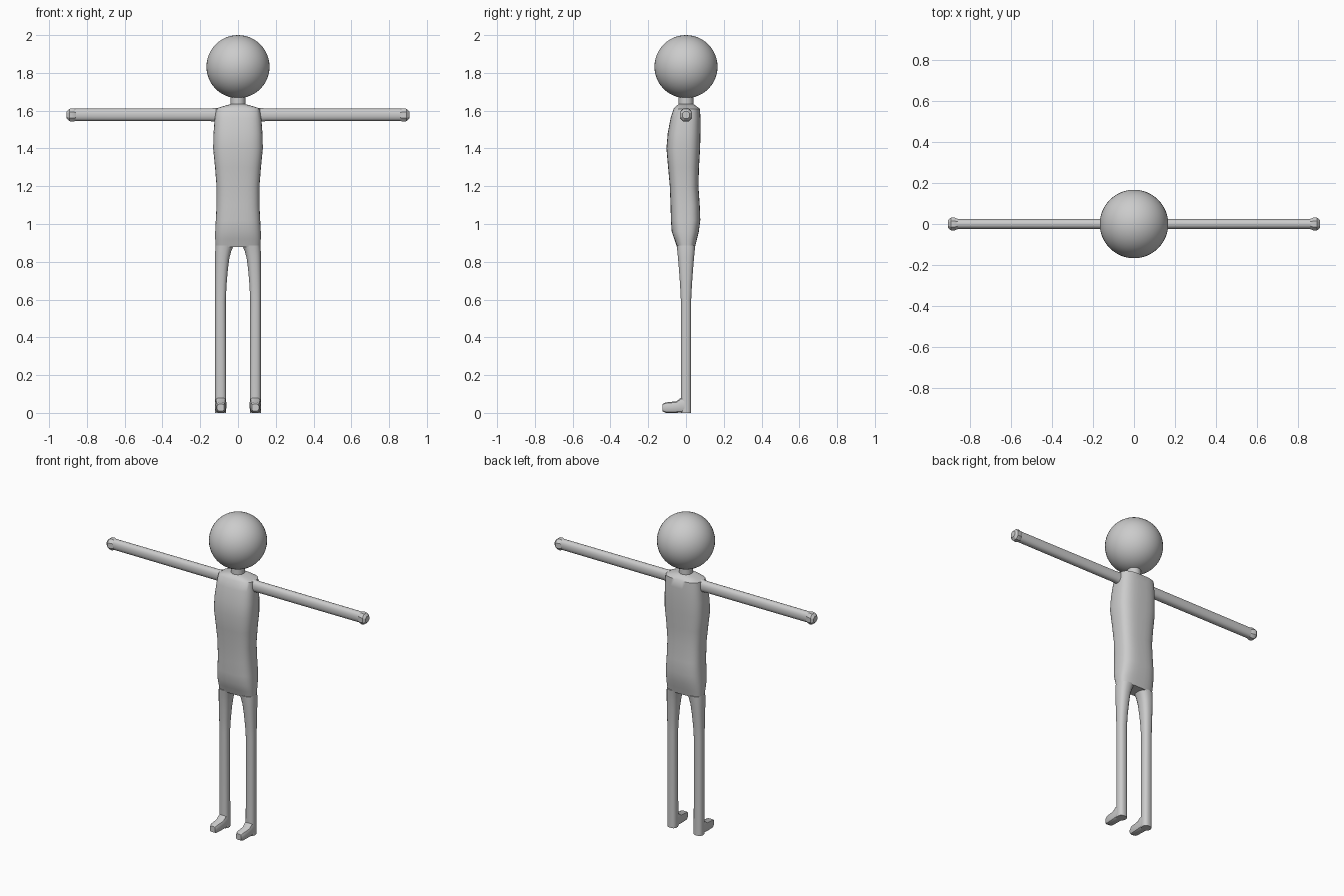
import bpy, bmesh
from math import cos, sin, pi, radians, copysign

if "Cube" in bpy.data.objects:
    bpy.data.objects.remove(bpy.data.objects["Cube"])


def loft(name, axis, rings, n=16, p=2.0, angle=45):
    """Skin closed rings (centre, half_a, half_b) stacked along an axis."""
    bm = bmesh.new()
    loops = []
    for (cx, cy, cz), ha, hb in rings:
        loop = []
        for i in range(n):
            t = 2 * pi * (i + 0.5) / n
            a = copysign(abs(cos(t)) ** (2 / p), cos(t)) * ha
            b = copysign(abs(sin(t)) ** (2 / p), sin(t)) * hb
            off = {'x': (0, a, b), 'y': (a, 0, b), 'z': (a, b, 0)}[axis]
            loop.append(bm.verts.new((cx + off[0], cy + off[1], cz + off[2])))
        loops.append(loop)
    for l0, l1 in zip(loops, loops[1:]):
        for i in range(n):
            j = (i + 1) % n
            bm.faces.new((l0[i], l0[j], l1[j], l1[i]))
    bm.faces.new(loops[0][::-1])
    bm.faces.new(loops[-1])
    bmesh.ops.recalc_face_normals(bm, faces=bm.faces)
    me = bpy.data.meshes.new(name)
    bm.to_mesh(me)
    bm.free()
    ob = bpy.data.objects.new(name, me)
    bpy.context.collection.objects.link(ob)
    smooth(ob, angle)
    return ob


def smooth(ob, angle):
    bpy.ops.object.select_all(action='DESELECT')
    ob.select_set(True)
    bpy.context.view_layer.objects.active = ob
    bpy.ops.object.shade_smooth_by_angle(angle=radians(angle))


# Head
bpy.ops.mesh.primitive_uv_sphere_add(segments=48, ring_count=24, radius=0.167,
                                     location=(0, 0, 1.833))
head = bpy.context.object
head.name = "head"
smooth(head, 60)

# Neck
loft("neck", 'z', [((0, 0, 1.61), 0.04, 0.04), ((0, 0, 1.69), 0.04, 0.04)])

# Torso: z, half width, front y, back y
torso = [(0.878, 0.118, -0.048, 0.048), (0.92, 0.121, -0.062, 0.058),
         (0.96, 0.121, -0.076, 0.068), (1.02, 0.118, -0.080, 0.076),
         (1.10, 0.114, -0.082, 0.073), (1.20, 0.114, -0.086, 0.066),
         (1.30, 0.122, -0.095, 0.069), (1.40, 0.132, -0.104, 0.075),
         (1.48, 0.130, -0.097, 0.077), (1.56, 0.124, -0.082, 0.077),
         (1.61, 0.118, -0.066, 0.074), (1.622, 0.085, -0.055, 0.058),
         (1.634, 0.04, -0.04, 0.04)]
loft("torso", 'z', [((0, (f + b) / 2, z), w, (b - f) / 2) for z, w, f, b in torso],
     n=32, p=3.0, angle=50)

# Legs: z, inner x, outer x, half depth
leg = [(0.0, 0.062, 0.121, 0.028), (0.60, 0.064, 0.121, 0.028),
       (0.68, 0.060, 0.122, 0.032), (0.76, 0.053, 0.122, 0.038),
       (0.82, 0.045, 0.122, 0.043), (0.86, 0.034, 0.121, 0.047),
       (0.885, 0.022, 0.119, 0.050)]
# Feet: y, half width, half height
foot = [(0.0, 0.029, 0.042), (-0.028, 0.030, 0.040), (-0.05, 0.029, 0.031),
        (-0.108, 0.026, 0.028), (-0.125, 0.019, 0.019)]
# Arms and hands: x, half depth, half height
arm = [(0.11, 0.027, 0.038), (0.15, 0.026, 0.034), (0.865, 0.025, 0.033)]
hand = [(0.858, 0.026, 0.033), (0.875, 0.034, 0.038),
        (0.893, 0.033, 0.035), (0.907, 0.020, 0.020)]

for side, s in (("right", -1), ("left", 1)):
    loft(side + "_leg", 'z', [((s * (a + b) / 2, 0, z), (b - a) / 2, d)
                              for z, a, b, d in leg], p=2.5)
    loft(side + "_foot", 'y', [((s * 0.0915, y, max(h, 0.028)), w, h)
                               for y, w, h in foot], n=12, p=3.2, angle=30)
    loft(side + "_arm", 'x', [((s * x, 0, 1.578), d, h) for x, d, h in arm], p=2.3)
    loft(side + "_hand", 'x', [((s * x, 0, 1.577), d, h) for x, d, h in hand],
         n=8, p=2.2, angle=30)
